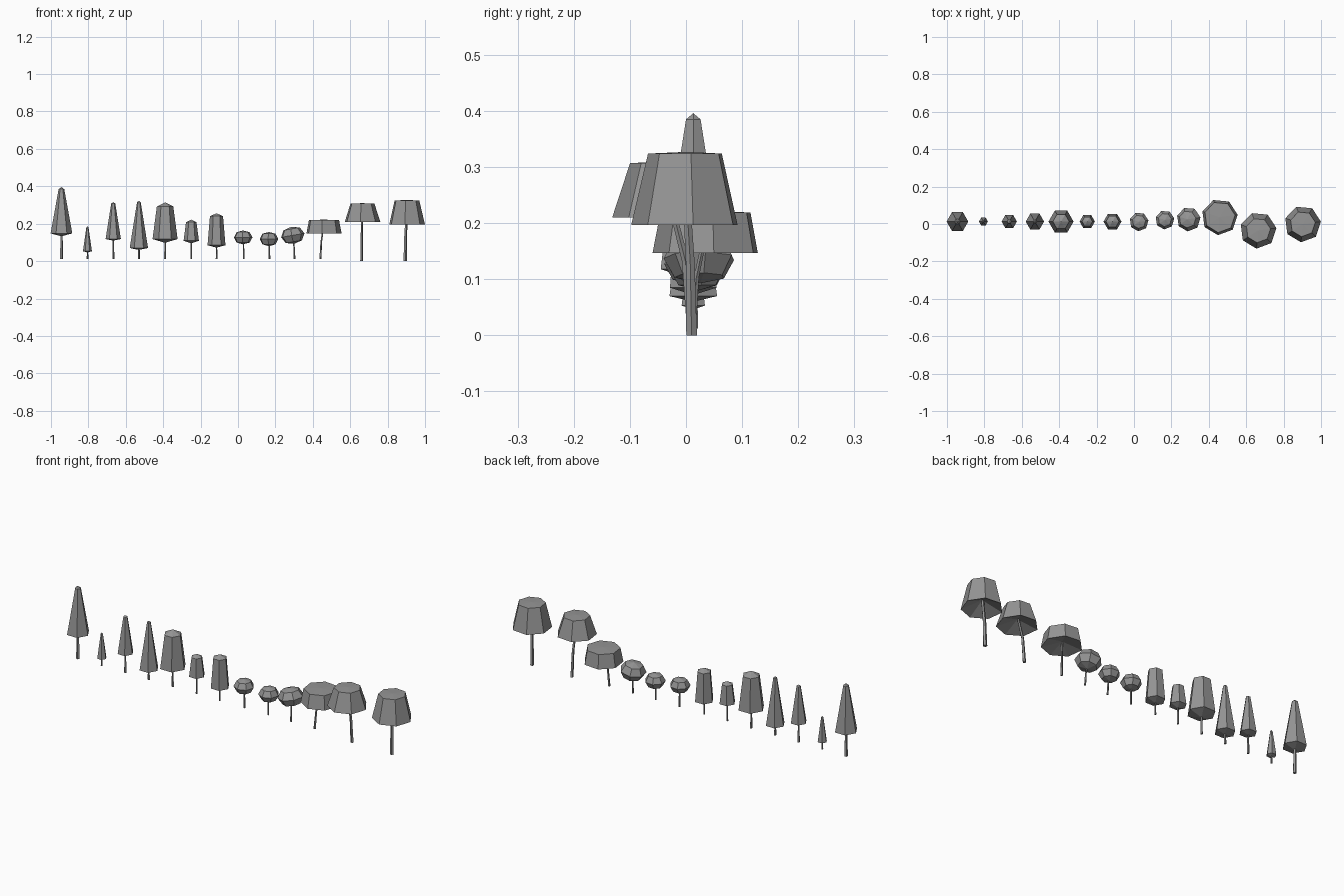
import bpy, bmesh, math
from mathutils import Vector, Matrix

cube = bpy.data.objects.get("Cube")
if cube:
    bpy.data.objects.remove(cube, do_unlink=True)

grey = bpy.data.materials.new("plain grey")
grey.use_nodes = True
colour = (0.3, 0.3, 0.3, 1)
grey.diffuse_color = colour
grey.node_tree.nodes["Principled BSDF"].inputs["Base Color"].default_value = colour


def loft(name, rings, sides, turn=0, tilt=0, origin=(0, 0, 0)):
    """Skin rings given as (radius, centre); a zero radius closes to a point."""
    bm = bmesh.new()
    loops = []
    for radius, centre in rings:
        count = sides if radius else 1
        loops.append([bm.verts.new(Vector(centre) + Vector((
            radius * math.cos(turn + math.tau * i / sides),
            radius * math.sin(turn + math.tau * i / sides), 0)))
            for i in range(count)])
    for low, high in zip(loops, loops[1:]):
        for i in range(sides):
            j = (i + 1) % sides
            corners = [low[i % len(low)], low[j % len(low)],
                       high[j % len(high)], high[i % len(high)]]
            bm.faces.new(list(dict.fromkeys(corners)))
    for loop in (loops[0], loops[-1]):
        if len(loop) > 1:
            bm.faces.new(loop)
    bmesh.ops.recalc_face_normals(bm, faces=bm.faces)
    mesh = bpy.data.meshes.new(name)
    bm.to_mesh(mesh)
    bm.free()
    mesh.materials.append(grey)
    obj = bpy.data.objects.new(name, mesh)
    bpy.context.collection.objects.link(obj)
    mesh.transform(Matrix.Translation(origin) @ Matrix.Rotation(tilt, 4, 'Y'))
    return obj


def crown(name, x, y, profile, sides, turn=0, tilt=0, z=0):
    loft(name, [(r, (0, 0, h)) for r, h in profile], sides, turn, tilt, (x, y, z))


def trunk(name, foot, head, radius):
    # Bent stem that leaves the ground upright, then leans towards the crown
    foot, head = Vector(foot), Vector(head)
    rings = []
    for t in (0, 0.5, 1):
        p = foot.lerp(head, t * t)
        p.z = foot.z + (head.z - foot.z) * t
        rings.append((radius * (1 - 0.35 * t), p))
    loft(name, rings, 5)


Y, GROUND = 0.013, 0.012

# Conifers and columns: x, rim radius, shoulder radius, tip, rim, shoulder, top, stem
tall = [
    ("tall_conifer", -0.944, 0.058, 0.015, 0.133, 0.148, 0.385, 0.396, 0.009),
    ("tiny_conifer", -0.805, 0.024, 0.006, 0.046, 0.053, 0.180, 0.187, 0.005),
    ("slim_conifer", -0.667, 0.041, 0.011, 0.110, 0.118, 0.308, 0.315, 0.006),
    ("low_conifer", -0.530, 0.049, 0.010, 0.060, 0.070, 0.315, 0.322, 0.006),
    ("large_column", -0.390, 0.067, 0.044, 0.098, 0.118, 0.292, 0.314, 0.006),
    ("small_column", -0.250, 0.041, 0.028, 0.095, 0.109, 0.208, 0.222, 0.005),
    ("medium_column", -0.115, 0.048, 0.035, 0.072, 0.085, 0.240, 0.256, 0.005),
]
for name, x, rim, shoulder, tip, low, high, top, stem in tall:
    crown(name + "_crown", x, Y,
          [(0, tip), (rim, low), (shoulder, high), (0, top)], 6)
    trunk(name + "_trunk", (x, Y, GROUND), (x, Y, low + 0.02), stem)

# Round bushes on thin stems: x, y, centre height, radius, half height, tilt, foot x
balls = [
    ("left_bush", 0.027, 0.012, 0.127, 0.051, 0.037, 0, 0.030),
    ("middle_bush", 0.165, 0.022, 0.118, 0.051, 0.038, 0, 0.168),
    ("right_bush", 0.292, 0.025, 0.138, 0.065, 0.046, -0.17, 0.302),
]
for name, x, y, z, r, h, tilt, foot in balls:
    crown(name + "_crown", x, y,
          [(0, -h), (0.7 * r, -0.75 * h), (r, 0), (0.7 * r, 0.75 * h), (0, h)],
          7, 0.15, tilt, z)
    trunk(name + "_trunk", (foot, Y, GROUND), (x, y, z), 0.005)

# Umbrella trees with hollow undersides: x, y, rim, top radius, low, high, foot, stem
umbrellas = [
    ("low_umbrella", 0.458, 0.037, 0.097, 0.083, 0.147, 0.219, (0.440, 0.012, 0.012), 0.006),
    ("middle_umbrella", 0.664, -0.034, 0.098, 0.066, 0.210, 0.307, (0.660, 0.010, 0), 0.008),
    ("tall_umbrella", 0.902, 0.000, 0.098, 0.068, 0.197, 0.324, (0.893, 0.010, 0), 0.010),
]
for name, x, y, rim, top, low, high, foot, stem in umbrellas:
    hollow = low + 0.35 * (high - low)
    crown(name + "_crown", x, y,
          [(0, hollow), (rim, low), (top, high), (0, high + 0.003)], 7, 0.13)
    trunk(name + "_trunk", foot, (x, y, hollow + 0.02), stem)
